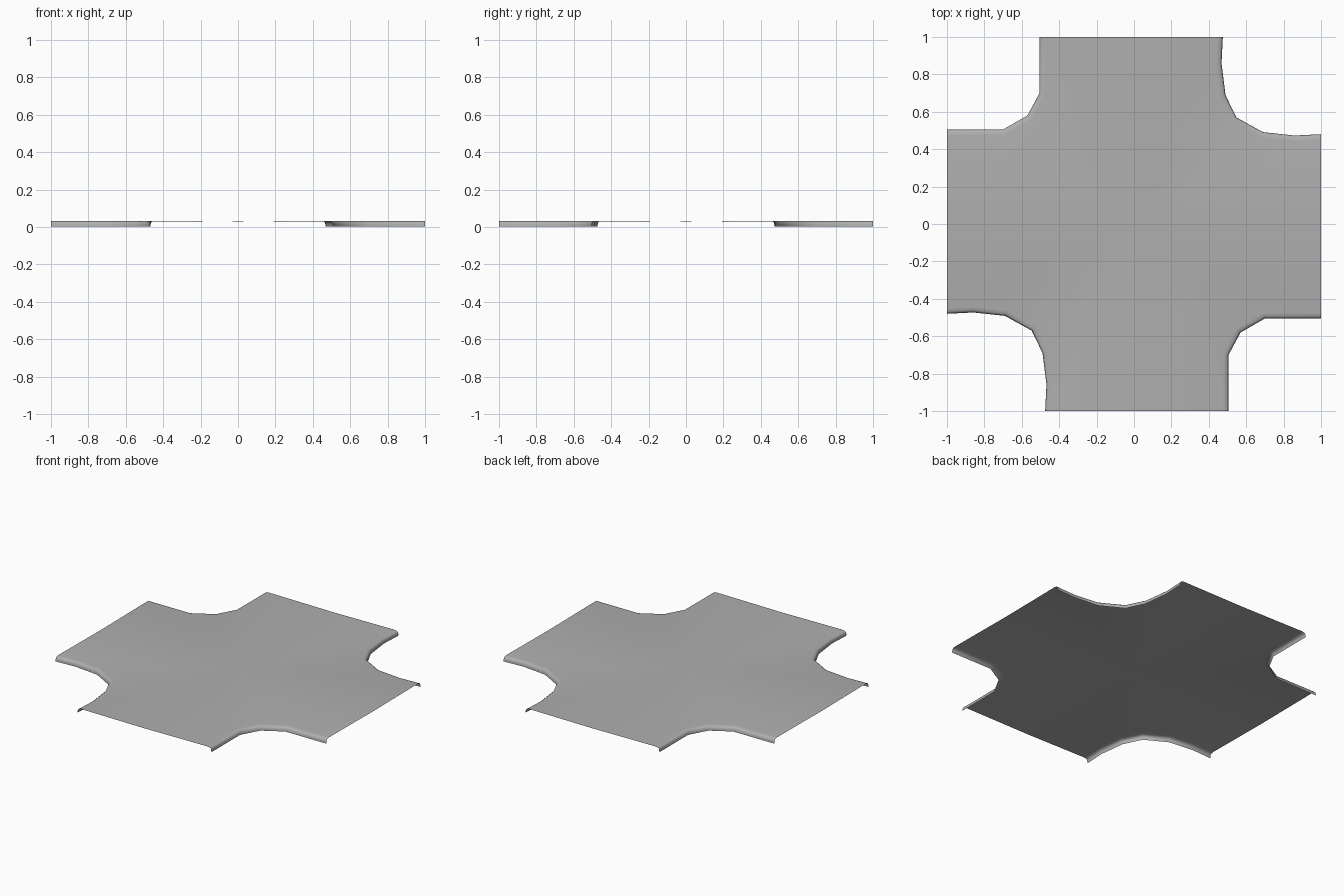
import bpy, bmesh
from math import radians
from mathutils import Vector

if "Cube" in bpy.data.objects:
    bpy.data.objects.remove(bpy.data.objects["Cube"])

# Kerb outlines for two neighbouring corners; the other two are half-turn copies
ne = [(0.475, 1), (0.468, 0.86), (0.489, 0.69), (0.547, 0.57),
      (0.69, 0.491), (0.86, 0.473), (1, 0.48)]
se = [(1, -0.505), (0.7, -0.505), (0.57, -0.58), (0.505, -0.7), (0.505, -1)]


def half_turn(pts):
    return [(-x, -y) for x, y in pts]


# Rounded edge section: inset towards the road, height
section = [(0.0, 0.002), (0.001, 0.014), (0.004, 0.024), (0.011, 0.030), (0.03, 0.033)]


def inset_dirs(pts):
    """Direction pointing from the kerb to the road at each outline point."""
    v = [Vector(p) for p in pts]
    out = []
    for i in range(len(v)):
        if i in (0, len(v) - 1):
            # ends slide along the tile border
            d = Vector((0, 0))
            axis = 0 if abs(v[i].y) > 0.99 else 1
            d[axis] = -1 if v[i][axis] > 0 else 1
        else:
            t = (v[i + 1] - v[i]).normalized() + (v[i] - v[i - 1]).normalized()
            d = Vector((-t.y, t.x)).normalized()
            if d.dot(v[i]) > 0:
                d = -d
        out.append(d)
    return out


bm = bmesh.new()
rim = []
ends = [(1, 0), (0, -1), (-1, 0), (0, 1)]
for pts, end in zip([ne, se, half_turn(ne), half_turn(se)], ends):
    # Curved kerb skirt around one corner
    dirs = inset_dirs(pts)
    rows = [[bm.verts.new((x + d.x * s, y + d.y * s, z))
             for (x, y), d in zip(pts, dirs)] for s, z in section]
    for low, high in zip(rows, rows[1:]):
        for i in range(len(pts) - 1):
            bm.faces.new((low[i], high[i], high[i + 1], low[i + 1]))
    # Middle of the open arm end that follows this corner
    rim += rows[-1] + [bm.verts.new((*end, 0.029))]

# Gently dished road surface fanned from the middle
centre = bm.verts.new((0, 0, 0.028))
for a, b in zip(rim, rim[1:] + rim[:1]):
    bm.faces.new((centre, b, a))
bmesh.ops.recalc_face_normals(bm, faces=bm.faces[:])
bm.faces.ensure_lookup_table()
if bm.faces[-1].normal.z < 0:
    bmesh.ops.reverse_faces(bm, faces=bm.faces[:])

mesh = bpy.data.meshes.new("crossroad_tile")
bm.to_mesh(mesh)
bm.free()
tile = bpy.data.objects.new("crossroad_tile", mesh)
bpy.context.collection.objects.link(tile)

# Dark grey road surface
asphalt = bpy.data.materials.new("asphalt")
asphalt.diffuse_color = (0.43, 0.43, 0.43, 1)
asphalt.use_nodes = True
asphalt.node_tree.nodes["Principled BSDF"].inputs["Base Color"].default_value = asphalt.diffuse_color
mesh.materials.append(asphalt)

bpy.context.view_layer.objects.active = tile
tile.select_set(True)
bpy.ops.object.shade_smooth_by_angle(angle=radians(40))
